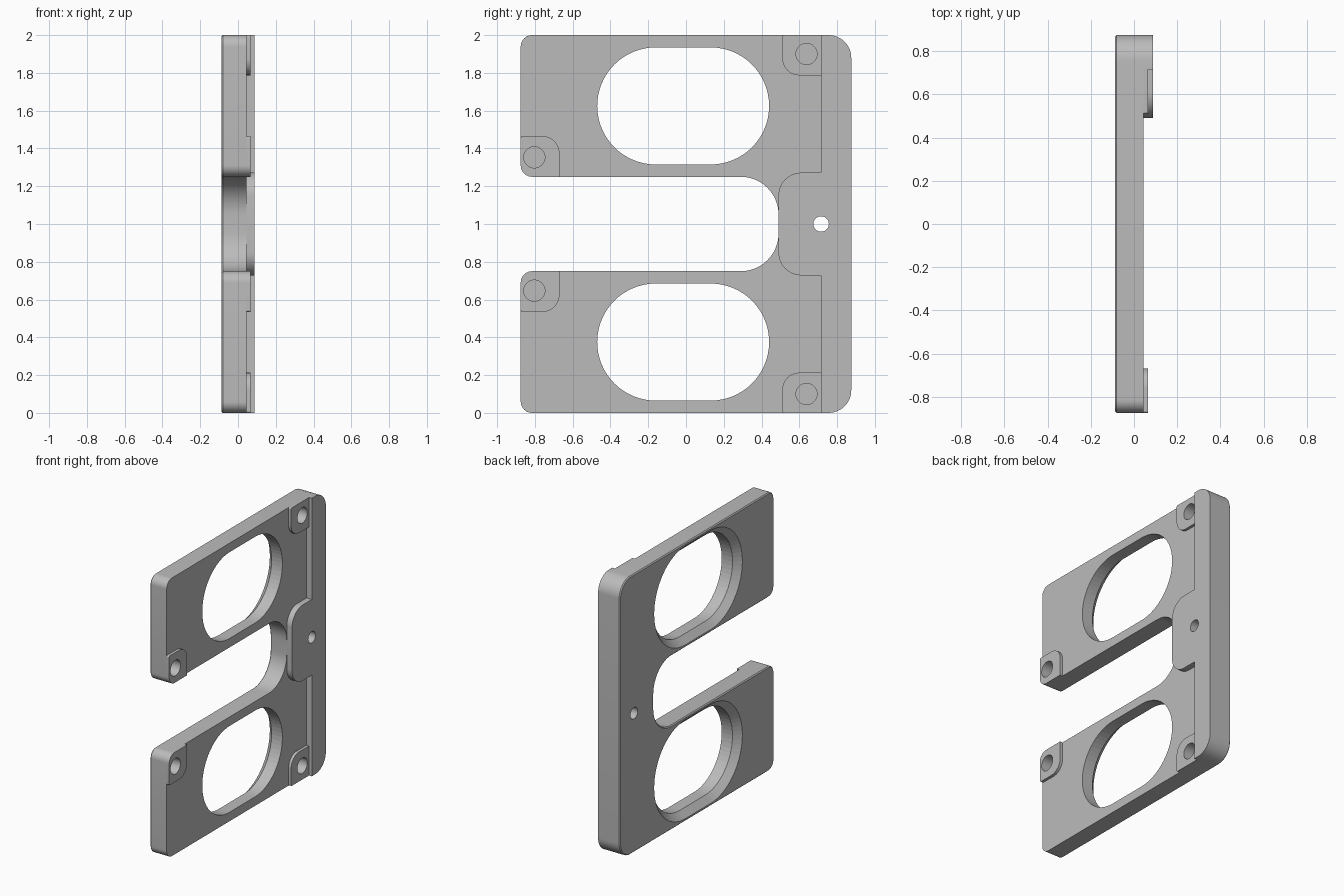
import bpy, bmesh, math
from mathutils import Vector

cube = bpy.data.objects.get("Cube")
if cube:
    bpy.data.objects.remove(cube)

GREY = bpy.data.materials.new("plain grey")
GREY.use_nodes = True
GREY.diffuse_color = (0.5, 0.5, 0.5, 1)
GREY.node_tree.nodes["Principled BSDF"].inputs["Base Color"].default_value = (0.5, 0.5, 0.5, 1)

BACK, FACE, PAD, TOP = -0.087, 0.045, 0.065, 0.087


def rounded(corners, steps=12):
    """Outline in (y, z) with each corner (y, z, radius) filleted."""
    pts = []
    n = len(corners)
    for i, (y, z, r) in enumerate(corners):
        c = Vector((y, z))
        if r == 0:
            pts.append(c)
            continue
        a = (Vector(corners[i - 1][:2]) - c).normalized()
        b = (Vector(corners[(i + 1) % n][:2]) - c).normalized()
        half = a.angle(b) / 2
        centre = c + (a + b).normalized() * r / math.sin(half)
        start = c + a * r / math.tan(half) - centre
        end = c + b * r / math.tan(half) - centre
        sweep = start.angle(end)
        for k in range(steps + 1):
            t = k / steps
            pts.append(centre + (start * math.sin((1 - t) * sweep)
                                 + end * math.sin(t * sweep)) / math.sin(sweep))
    return pts


def loft(name, sections, chamfer=0, cutter=False):
    """Solid through matching outlines, given as (x, outline)."""
    bm = bmesh.new()
    rings = [[bm.verts.new((x, p.x, p.y)) for p in pts] for x, pts in sections]
    for lo, hi in zip(rings, rings[1:]):
        for i in range(len(lo)):
            bm.faces.new((lo[i - 1], lo[i], hi[i], hi[i - 1]))
    back = bm.faces.new(rings[0])
    bm.faces.new(rings[-1])
    bmesh.ops.recalc_face_normals(bm, faces=bm.faces[:])
    if chamfer:
        bmesh.ops.bevel(bm, geom=list(back.edges), offset=chamfer, segments=1,
                        affect='EDGES')
    mesh = bpy.data.meshes.new(name)
    bm.to_mesh(mesh)
    bm.free()
    mesh.materials.append(GREY)
    ob = bpy.data.objects.new(name, mesh)
    bpy.context.collection.objects.link(ob)
    if cutter:
        ob.hide_render = True
        ob.hide_viewport = True
        ob.display_type = 'WIRE'
    else:
        bpy.ops.object.select_all(action='DESELECT')
        ob.select_set(True)
        bpy.context.view_layer.objects.active = ob
        bpy.ops.object.shade_smooth_by_angle(angle=math.radians(30))
    return ob


def circle(y, z, r, n=40):
    return [Vector((y + r * math.cos(k * math.tau / n), z + r * math.sin(k * math.tau / n)))
            for k in range(n)]


def stadium(y0, y1, z, r, n=32):
    right = [Vector((y1 + r * math.cos(a), z + r * math.sin(a)))
             for a in (math.pi * (k / n - 0.5) for k in range(n + 1))]
    left = [Vector((y0 + y1 - p.x, 2 * z - p.y)) for p in right]
    return right + left


def cut(ob, cutters):
    for c in cutters:
        mod = ob.modifiers.new(c.name, 'BOOLEAN')
        mod.operation = 'DIFFERENCE'
        mod.solver = 'EXACT'
        mod.object = c


def flip(corners):
    """Mirror an outline about mid height."""
    return [(y, 2 - z, r) for y, z, r in corners]


# Main plate with the slot between its two arms
upper = [(0.49, 1.25, 0.2), (-0.875, 1.25, 0.06), (-0.875, 2, 0.06), (0.875, 2, 0.12)]
plate = loft("main_plate", [(x, rounded(upper + flip(upper)[::-1])) for x in (BACK, FACE)],
             chamfer=0.007)

# Raised edge strip with its central tab
strip_half = [(0.875, 2, 0.12), (0.715, 2, 0), (0.715, 1.272, 0), (0.49, 1.272, 0.12)]
strip = loft("edge_strip", [(x, rounded(strip_half + flip(strip_half)[::-1]))
                            for x in (FACE - 0.001, TOP)])
bolt = loft("bolt_hole_cutter", [(x, circle(0.715, 1, 0.041)) for x in (-0.2, 0.2)], cutter=True)
cut(strip, [bolt])
plate_cuts = [bolt]

# Raised pads with blind holes
arm_pad = [(-0.875, 1.25, 0.06), (-0.67, 1.25, 0), (-0.67, 1.465, 0.09), (-0.875, 1.465, 0.01)]
corner_pad = [(0.51, 2, 0.01), (0.51, 1.787, 0.09), (0.716, 1.787, 0), (0.716, 2, 0)]
for name, outline, y, z in (("arm_pad", arm_pad, -0.803, 1.353),
                            ("corner_pad", corner_pad, 0.638, 1.9)):
    for side in ("upper", "lower"):
        up = side == "upper"
        shape = rounded(outline if up else flip(outline))
        pad = loft(f"{side}_{name}", [(x, shape) for x in (FACE - 0.001, PAD)])
        hole = loft(f"{side}_{name}_hole_cutter",
                    [(x, circle(y, z if up else 2 - z, 0.056)) for x in (-0.03, 0.2)],
                    cutter=True)
        cut(pad, [hole])
        plate_cuts.append(hole)

# Long openings, flared on the back
for side, z in (("upper", 1.625), ("lower", 0.375)):
    sections = [(BACK - 0.01, 0.366), (BACK + 0.046, 0.31), (0.2, 0.31)]
    plate_cuts.append(loft(f"{side}_opening_cutter",
                           [(x, stadium(-0.16, 0.13, z, r)) for x, r in sections],
                           cutter=True))
cut(plate, plate_cuts)
